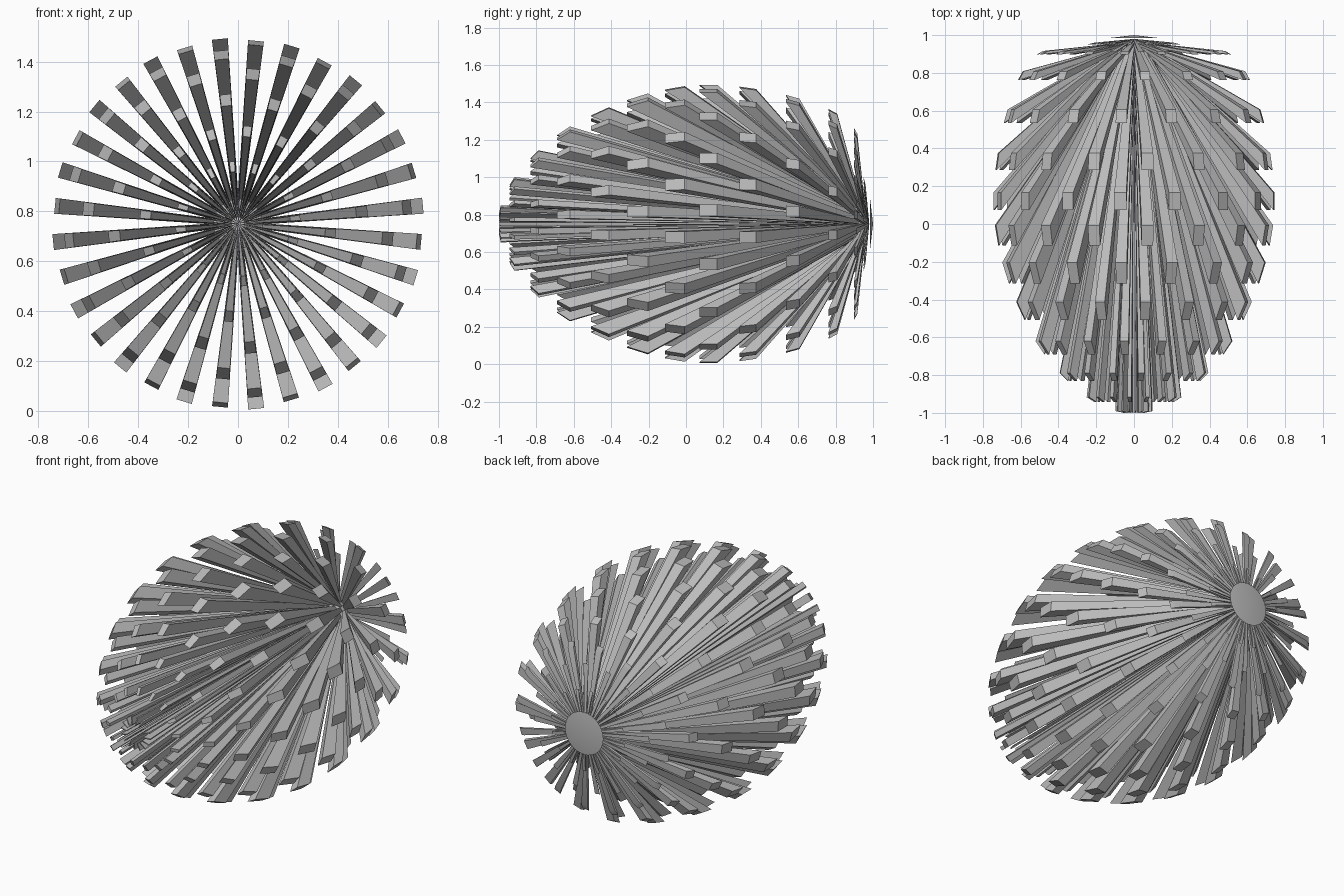
import bpy, bmesh, math
from mathutils import Vector, Matrix

cube = bpy.data.objects.get("Cube")
if cube:
    bpy.data.objects.remove(cube)

mat = bpy.data.materials.new("plain_grey")
mat.use_nodes = True
GREY = (0.5, 0.5, 0.5, 1)
mat.diffuse_color = GREY
mat.node_tree.nodes["Principled BSDF"].inputs["Base Color"].default_value = GREY

COLUMNS, ROWS = 32, 15
STEP = math.pi / ROWS
TURN = 2 * math.pi / COLUMNS
MID_Z = 0.75
CORE_Y, CORE_R, CORE_DEPTH = 0.87, 0.13, 0.11

# Depth of the spoke tips, row by row from the back pole to the front
TIP_Y = [0.99, 0.955, 0.915, 0.907, 0.785, 0.57, 0.33, 0.12,
         -0.06, -0.26, -0.46, -0.655, -0.81, -0.93, -0.995]
TIPS = [Vector((0.745 * math.sin((i + 0.5) * STEP), y)) for i, y in enumerate(TIP_Y)]


def core_point(i):
    """Radius and depth on the small core at ring i."""
    a = i * STEP
    return Vector((CORE_R * math.sin(a), CORE_Y + CORE_DEPTH * math.cos(a)))


def finish(name, bm):
    bmesh.ops.recalc_face_normals(bm, faces=bm.faces[:])
    mesh = bpy.data.meshes.new(name)
    bm.to_mesh(mesh)
    bm.free()
    mesh.materials.append(mat)
    obj = bpy.data.objects.new(name, mesh)
    bpy.context.collection.objects.link(obj)
    bpy.ops.object.select_all(action='DESELECT')
    obj.select_set(True)
    bpy.context.view_layer.objects.active = obj
    bpy.ops.object.shade_smooth_by_angle(angle=math.radians(30))


def quad(bm, a, b, half_angle, turn):
    """Four corners spanning profile points a and b, turned around the long axis."""
    corners = []
    for p, side in ((a, -1), (a, 1), (b, 1), (b, -1)):
        ang = turn + side * half_angle
        corners.append(bm.verts.new((p.x * math.sin(ang), p.y, MID_Z + p.x * math.cos(ang))))
    return corners


# Small flattened core that all the spokes grow from
bm = bmesh.new()
place = Matrix.Translation((0, CORE_Y, MID_Z)) @ Matrix.Rotation(math.pi / 2, 4, 'X')
place = place @ Matrix.Diagonal((CORE_R, CORE_R, CORE_DEPTH, 1))
bmesh.ops.create_uvsphere(bm, u_segments=COLUMNS, v_segments=ROWS, radius=1, matrix=place)
finish("core", bm)

# Smooth cap at the back pole
bm = bmesh.new()
pole = bm.verts.new((0, 1, MID_Z))
rim = []
for k in range(COLUMNS):
    a = k * TURN
    rim.append(bm.verts.new((0.13 * math.sin(a), 0.985, MID_Z + 0.13 * math.cos(a))))
for k in range(COLUMNS):
    bm.faces.new((pole, rim[k], rim[(k + 1) % COLUMNS]))
finish("back_cap", bm)

# Rings of tapered square spokes, every other column, staggered from row to row
for row in range(1, ROWS):
    tip = TIPS[row]
    before = TIPS[row - 1]
    after = TIPS[row + 1] if row + 1 < ROWS else Vector((-tip.x, tip.y))
    half = (after - before) * max(0.07, 0.15 - 0.02 * abs(row - 8.5))
    bm = bmesh.new()
    for k in range(row % 2, COLUMNS, 2):
        turn = (k + 0.5) * TURN
        base = quad(bm, core_point(row), core_point(row + 1), TURN / 2, turn)
        end = quad(bm, tip - half, tip + half, TURN * 0.22, turn)
        bm.faces.new(end)
        for j in range(4):
            n = (j + 1) % 4
            bm.faces.new((base[j], base[n], end[n], end[j]))
    finish(f"spoke_ring_{row:02d}", bm)
